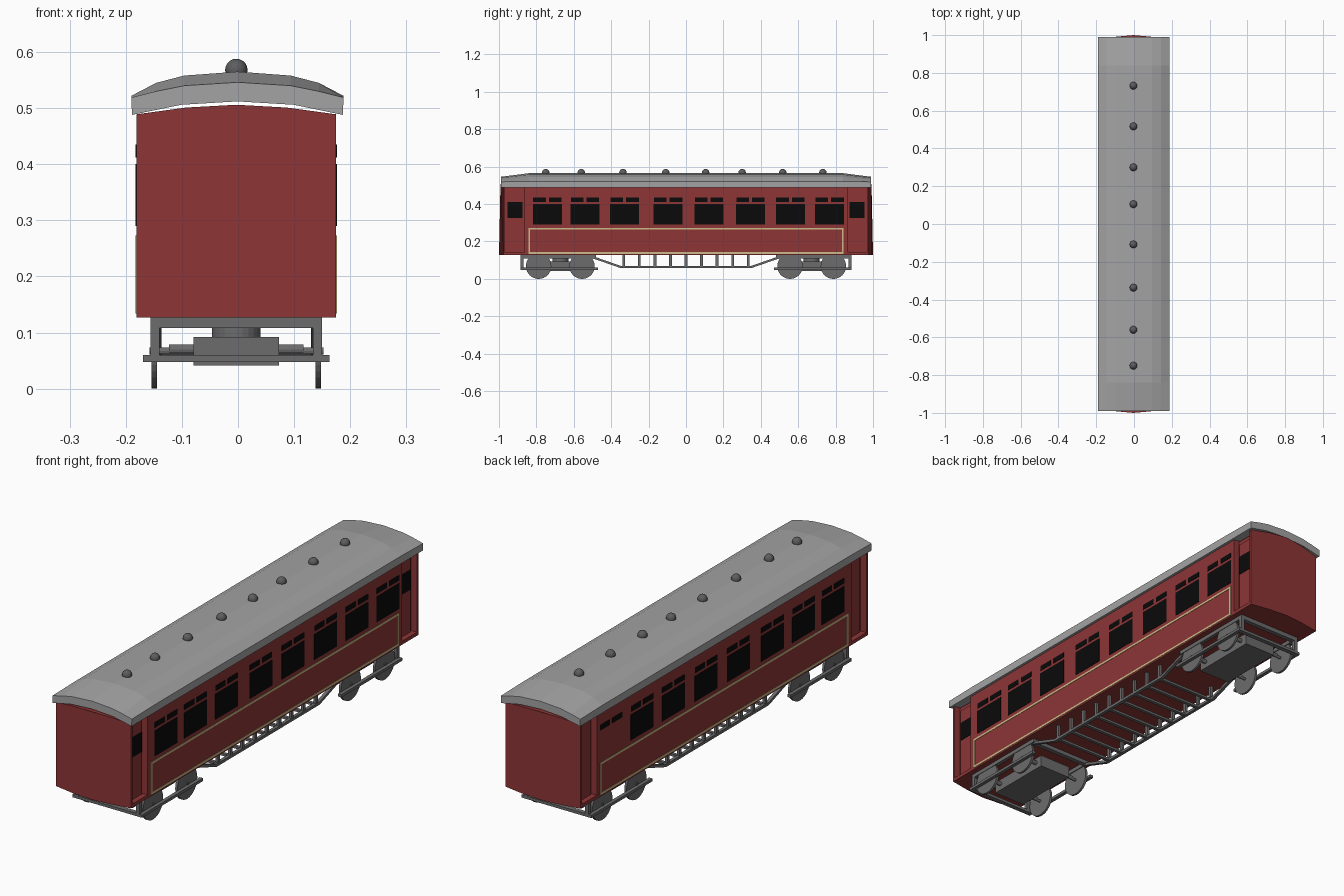
import bpy, bmesh, math

if "Cube" in bpy.data.objects:
    bpy.data.objects.remove(bpy.data.objects["Cube"])

CX = -0.003  # the carriage sits a hair left of centre


def material(name, r, g, b):
    m = bpy.data.materials.new(name)
    m.diffuse_color = (r, g, b, 1)
    m.use_nodes = True
    m.node_tree.nodes["Principled BSDF"].inputs["Base Color"].default_value = m.diffuse_color
    return m


RED = material("maroon paint", 0.27, 0.036, 0.037)
ROOF = material("roof grey", 0.37, 0.37, 0.37)
IRON = material("underframe grey", 0.15, 0.15, 0.15)
VENT = material("vent grey", 0.11, 0.11, 0.11)
BLACK = material("window black", 0.003, 0.003, 0.003)
CREAM = material("cream lining", 0.62, 0.50, 0.25)


def finish(name, bm, mat):
    bmesh.ops.recalc_face_normals(bm, faces=bm.faces)
    me = bpy.data.meshes.new(name)
    bm.to_mesh(me)
    bm.free()
    me.materials.append(mat)
    ob = bpy.data.objects.new(name, me)
    ob.location.x = CX
    bpy.context.collection.objects.link(ob)
    return ob


def boxes(name, spans, mat):
    """One object from several (x0, x1, y0, y1, z0, z1) blocks."""
    bm = bmesh.new()
    for x0, x1, y0, y1, z0, z1 in spans:
        vs = bmesh.ops.create_cube(bm, size=1)["verts"]
        for v in vs:
            v.co.x = x1 if v.co.x > 0 else x0
            v.co.y = y1 if v.co.y > 0 else y0
            v.co.z = z1 if v.co.z > 0 else z0
    return finish(name, bm, mat)


def loft(name, sections, mat):
    """Skin closed (x, z) outlines placed at given y: [(y, outline), ...]."""
    bm = bmesh.new()
    rings = [[bm.verts.new((x, y(x) if callable(y) else y, z)) for x, z in pts]
             for y, pts in sections]
    for a, b in zip(rings, rings[1:]):
        for i in range(len(a)):
            j = (i + 1) % len(a)
            bm.faces.new((a[i], a[j], b[j], b[i]))
    bm.faces.new(rings[0])
    bm.faces.new(rings[-1])
    return finish(name, bm, mat)


def rod(bm, x0, x1, y, z, r, seg):
    """Cylinder along x."""
    vs = bmesh.ops.create_cone(bm, cap_ends=True, segments=seg, radius1=r,
                               radius2=r, depth=x1 - x0)["verts"]
    for v in vs:
        px, py, pz = v.co
        v.co = ((x0 + x1) / 2 + pz, y + px, z + py)


def both(half):
    """Mirror half an outline (from right edge to centre) to the left."""
    return half + [(-x, z) for x, z in reversed(half) if x != 0]


def arch(w):
    """Wall cross-section with arched top and matching flat bottom."""
    top = both([(w, 0.489), (0.09, 0.501), (0, 0.506)])
    return top + [(x, 0.127) for x, z in reversed(top)]


# Saloon body
loft("saloon_body", [(-0.865, arch(0.178)), (0.865, arch(0.178))], RED)


# Vestibules with recessed doors and bowed end walls
def bow(x):
    return 1.0 - (0.09 * abs(x) if abs(x) <= 0.0901 else 0.0081 + (abs(x) - 0.09) * 0.17)


for s, label in ((-1, "front"), (1, "back")):
    loft(label + "_vestibule", [(s * 0.86, arch(0.150)), (s * 0.975, arch(0.150))], RED)
    loft(label + "_end_wall", [(s * 0.967, arch(0.178)),
                               (lambda x, s=s: s * bow(x), arch(0.178))], RED)
    y0, y1 = sorted((s * 0.86, s * 0.97))
    boxes(label + "_vestibule_floor", [(-0.178, 0.178, y0, y1, 0.127, 0.142)], RED)
    y0, y1 = sorted((s * 0.873, s * 0.955))
    boxes(label + "_doors", [(-0.155, 0.155, y0, y1, 0.142, 0.47)], RED)
    boxes(label + "_door_window", [(0.153, 0.157, y0, y1, 0.325, 0.41)], BLACK)

# Saloon windows: large pane with two toplights; one left pane is blanked off
centres = [-0.741, -0.540, -0.328, -0.096, 0.123, 0.345, 0.558, 0.768]
for side, label in ((1, "right"), (-1, "left")):
    x0, x1 = sorted((side * 0.176, side * 0.1795))
    panes, tops = [], []
    for i, c in enumerate(centres):
        if not (side < 0 and i == len(centres) - 1):
            panes.append((x0, x1, c - 0.077, c + 0.077, 0.29, 0.40))
        for d in (-1, 1):
            m = c + d * 0.042
            tops.append((x0, x1, m - 0.034, m + 0.034, 0.412, 0.435))
    boxes(label + "_windows", panes, BLACK)
    boxes(label + "_toplights", tops, BLACK)
    # Cream lining rectangle on the lower panel
    t = 0.009
    boxes(label + "_lining", [
        (x0, x1, -0.843, 0.843, 0.264, 0.264 + t),
        (x0, x1, -0.843, 0.843, 0.134, 0.134 + t),
        (x0, x1, -0.843, -0.843 + t, 0.134, 0.273),
        (x0, x1, 0.843 - t, 0.843, 0.134, 0.273)], CREAM)

# Roof: faceted arch whose ends slope down
under = list(reversed(both([(0.188, 0.488), (0.10, 0.506), (0, 0.512)])))
middle = both([(0.189, 0.522), (0.145, 0.545), (0.095, 0.558), (0, 0.565)]) + under
tip = both([(0.189, 0.519), (0.145, 0.530), (0.095, 0.540), (0, 0.546)]) + under
roof = loft("roof", [(-0.99, tip), (-0.84, middle), (0.84, middle), (0.99, tip)], ROOF)
roof.location.x = -0.001

# Domed roof vents
bm = bmesh.new()
for y in (-0.75, -0.56, -0.337, -0.108, 0.105, 0.30, 0.517, 0.732):
    vs = bmesh.ops.create_uvsphere(bm, u_segments=16, v_segments=10, radius=0.02)["verts"]
    for v in vs:
        v.co.y += y
        v.co.z += 0.568
for f in bm.faces:
    f.smooth = True
finish("roof_vents", bm, VENT)

# Bogies
for s, label in ((-1, "front"), (1, "back")):
    def span(x0, x1, a, b, z0, z1):
        return (x0, x1, *sorted((s * a, s * b)), z0, z1)

    mid = s * 0.672
    # Upper frame, hangers and step rails
    parts = [span(-0.152, 0.152, 0.865, 0.885, 0.108, 0.128),
             span(-0.152, 0.152, 0.48, 0.50, 0.110, 0.128),
             span(-0.166, 0.166, 0.865, 0.885, 0.048, 0.060)]
    for d in (-1, 1):
        xa, xb = sorted((d * 0.137, d * 0.153))
        parts.append(span(xa, xb, 0.48, 0.885, 0.110, 0.128))
        parts.append(span(xa, xb, 0.868, 0.885, 0.055, 0.115))
        xa, xb = sorted((d * 0.150, d * 0.166))
        parts.append(span(xa, xb, 0.47, 0.885, 0.048, 0.060))
    boxes(label + "_bogie_frame", parts, IRON)
    boxes(label + "_bogie_block", [(-0.076, 0.076, mid - 0.15, mid + 0.15, 0.041, 0.092)], IRON)
    # Centre pivot
    bm = bmesh.new()
    vs = bmesh.ops.create_cone(bm, cap_ends=True, segments=24, radius1=0.043,
                               radius2=0.043, depth=0.04)["verts"]
    for v in vs:
        v.co.y += mid
        v.co.z += 0.108
    finish(label + "_bogie_pivot", bm, IRON)
    # Wheels on their axles
    bm = bmesh.new()
    for y in (s * 0.556, s * 0.788):
        rod(bm, -0.120, 0.120, y, 0.070, 0.009, 12)
        rod(bm, -0.155, 0.155, y, 0.067, 0.006, 12)
        for x in (-0.146, 0.146):
            rod(bm, x - 0.005, x + 0.005, y, 0.068, 0.068, 32)
    finish(label + "_wheelsets", bm, IRON)

# Truss rods: one bent bar per side, with posts and cross ties
path = [(-0.50, 0.122), (-0.35, 0.070), (0.35, 0.070), (0.50, 0.122)]
for d, label in ((-1, "left"), (1, "right")):
    bm = bmesh.new()
    rings = [[bm.verts.new((d * 0.14 + dx, y, z + dz)) for dx, dz in
              ((-0.007, -0.012), (0.007, -0.012), (0.007, 0), (-0.007, 0))]
             for y, z in path]
    for a, b in zip(rings, rings[1:]):
        for i in range(4):
            j = (i + 1) % 4
            bm.faces.new((a[i], a[j], b[j], b[i]))
    bm.faces.new(rings[0])
    bm.faces.new(rings[-1])
    finish(label + "_truss_bar", bm, IRON)
ties = []
for i in range(-4, 5):
    y = i * 0.083
    ties.append((-0.14, 0.14, y - 0.007, y + 0.007, 0.059, 0.069))
    for x in (-0.14, 0.14):
        ties.append((x - 0.006, x + 0.006, y - 0.007, y + 0.007, 0.062, 0.130))
boxes("truss_posts_and_ties", ties, IRON)
